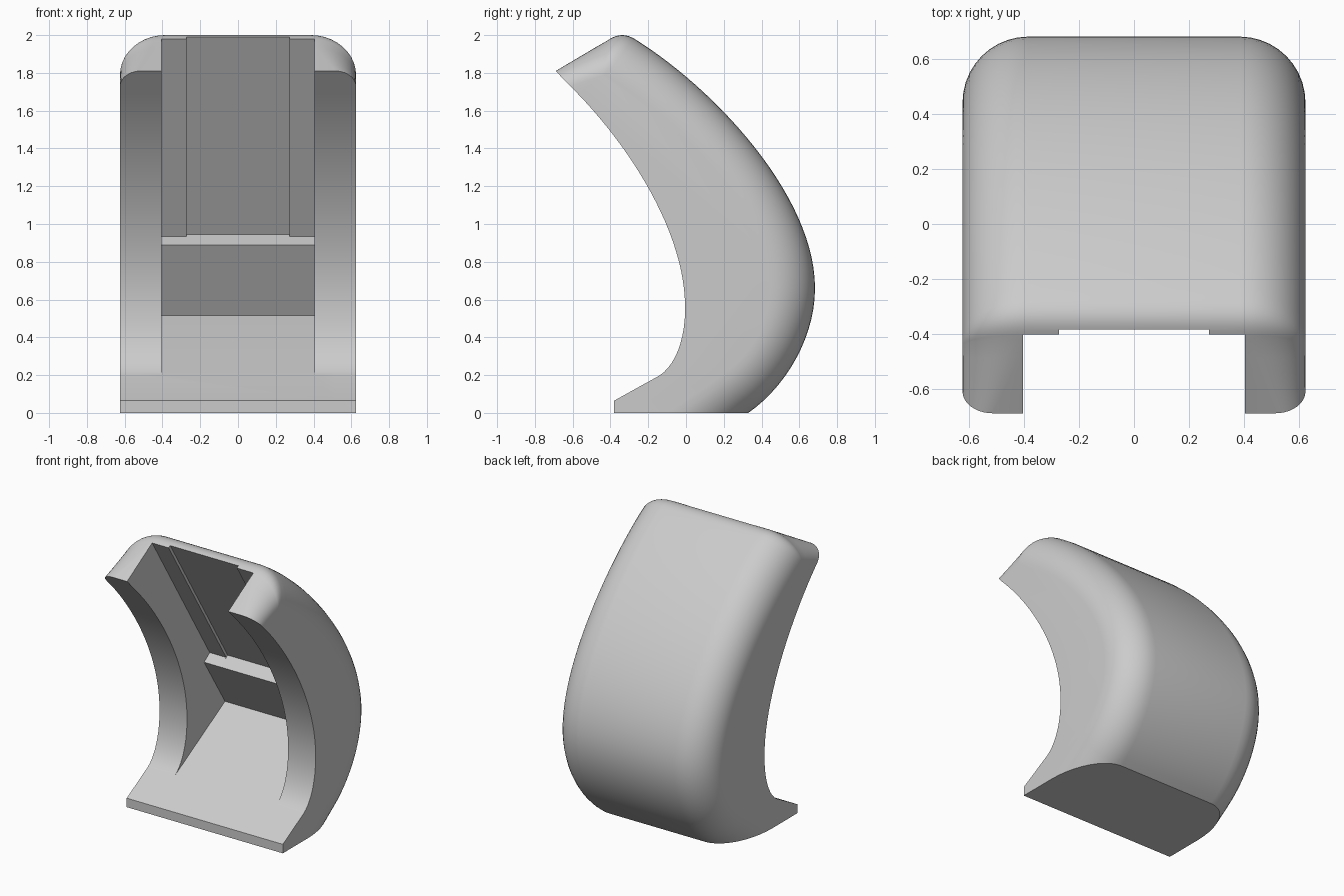
import bpy
import bmesh
import math
from mathutils import Vector
from mathutils.geometry import interpolate_bezier

if "Cube" in bpy.data.objects:
    bpy.data.objects.remove(bpy.data.objects["Cube"], do_unlink=True)

HALF_WIDTH = 0.625
ROUND = 0.24        # fillet width along the back
TIP_ROUND = 0.11    # fillet width at the front of the top
LAYERS = 10

grey = bpy.data.materials.new("light_grey")
grey.use_nodes = True
grey.diffuse_color = (0.6, 0.6, 0.6, 1)
grey.node_tree.nodes["Principled BSDF"].inputs["Base Color"].default_value = (0.6, 0.6, 0.6, 1)


def chain(*segments):
    """Join cubic curves (four points and a step count) into one path of (y, z)."""
    path = []
    for points, steps in segments:
        curve = interpolate_bezier(*[Vector(p) for p in points], steps + 1)
        path += curve if not path else curve[1:]
    return [Vector((p[0], p[1])) for p in path]


def straight(a, b):
    a, b = Vector(a), Vector(b)
    return [a, a.lerp(b, 1 / 3), a.lerp(b, 2 / 3), b]


def make_object(name, bm):
    bmesh.ops.recalc_face_normals(bm, faces=bm.faces)
    mesh = bpy.data.meshes.new(name)
    bm.to_mesh(mesh)
    bm.free()
    mesh.materials.append(grey)
    obj = bpy.data.objects.new(name, mesh)
    bpy.context.collection.objects.link(obj)
    return obj


# Outline from the top tip over the ridge and down the back: full and inset at the flat sides
STEPS = (4, 8, 28, 14, 1)
full_curves = [
    straight((-0.69, 1.81), (-0.42, 1.97)),
    [(-0.42, 1.97), (-0.38, 1.995), (-0.34, 2.015), (-0.28, 1.985)],
    [(-0.28, 1.985), (0.15, 1.72), (0.683, 1.15), (0.683, 0.66)],
    [(0.683, 0.66), (0.683, 0.4), (0.53, 0.14), (0.33, 0)],
    straight((0.33, 0), (-0.1, -0.3)),
]
inset_curves = [
    straight((-0.61, 1.727), (-0.445, 1.785)),
    [(-0.445, 1.785), (-0.435, 1.792), (-0.43, 1.79), (-0.42, 1.785)],
    [(-0.42, 1.785), (-0.05, 1.56), (0.443, 1.08), (0.443, 0.66)],
    [(0.443, 0.66), (0.443, 0.48), (0.35, 0.31), (0.19, 0.2)],
    straight((0.19, 0.2), (-0.24, -0.1)),
]
full = chain(*zip(full_curves, STEPS))
inset = chain(*zip(inset_curves, STEPS))

# Concave front edge from the foot up towards the tip
front = chain(
    ([(-0.14, 0.198), (-0.06, 0.25), (-0.005, 0.38), (-0.005, 0.55)], 10),
    ([(-0.005, 0.55), (0, 0.95), (-0.3, 1.42), (-0.61, 1.727)], 24),
)[:-1]
foot = [Vector((-0.38, -0.3)), Vector((-0.38, 0.065))]


def layer(angle, side):
    """One closed section; angle 0 is the flat side, 90 degrees the full outline."""
    loop = []
    for i, (a, b) in enumerate(zip(full, inset)):
        p = a.lerp(b, 1 - math.sin(angle))
        radius = TIP_ROUND + (ROUND - TIP_ROUND) * min(1, i / STEPS[0])
        loop.append((side * (HALF_WIDTH - radius * (1 - math.cos(angle))), p.x, p.y))
    x = side * (HALF_WIDTH - TIP_ROUND * (1 - math.cos(angle)))
    return loop + [(x, p.x, p.y) for p in foot + front]


# Rounded curved body
angles = [math.pi / 2 * i / LAYERS for i in range(LAYERS + 1)]
sections = [layer(a, -1) for a in angles] + [layer(a, 1) for a in reversed(angles)]
bm = bmesh.new()
rings = [[bm.verts.new(p) for p in section] for section in sections]
for one, two in zip(rings, rings[1:]):
    for i in range(len(one)):
        j = (i + 1) % len(one)
        bm.faces.new((one[i], one[j], two[j], two[i]))
bm.faces.new(rings[0])
bm.faces.new(rings[-1])
bmesh.ops.recalc_face_normals(bm, faces=bm.faces)

# Flat base
cut = bmesh.ops.bisect_plane(bm, geom=bm.verts[:] + bm.edges[:] + bm.faces[:],
                             plane_co=(0, 0, 0), plane_no=(0, 0, 1), clear_inner=True)
edges = [e for e in cut["geom_cut"] if isinstance(e, bmesh.types.BMEdge)]
bmesh.ops.contextual_create(bm, geom=edges)
body = make_object("curved_shell", bm)


def cutter(name, half_width, outline):
    bm = bmesh.new()
    face = bm.faces.new([bm.verts.new((-half_width, y, z)) for y, z in outline])
    out = bmesh.ops.extrude_face_region(bm, geom=[face])
    moved = [v for v in out["geom"] if isinstance(v, bmesh.types.BMVert)]
    bmesh.ops.translate(bm, verts=moved, vec=(2 * half_width, 0, 0))
    obj = make_object(name, bm)
    obj.hide_render = True
    return obj


# Front channel with a stepped ledge, and a shallow groove down its upper wall
channel = cutter("channel_cutter", 0.405, [
    (-0.14, 0.198), (0.43, 0.515), (0.19, 0.89), (0.255, 0.935),
    (-0.405, 1.982), (-0.603, 2.296), (-1, 2.296), (-1, 0.6), (-0.2, 0.3)])
groove = cutter("groove_cutter", 0.273, [
    (0.19, 0.89), (0.272, 0.945), (-0.386, 1.99), (-0.584, 2.304), (-0.9, 2.304), (-0.3, 1.4)])

bpy.ops.object.select_all(action="DESELECT")
body.select_set(True)
bpy.context.view_layer.objects.active = body
for tool in (channel, groove):
    mod = body.modifiers.new(tool.name, "BOOLEAN")
    mod.operation = "DIFFERENCE"
    mod.solver = "EXACT"
    mod.object = tool
    bpy.ops.object.modifier_apply(modifier=mod.name)
    bpy.data.objects.remove(tool, do_unlink=True)

bpy.ops.object.shade_smooth_by_angle(angle=math.radians(28))
